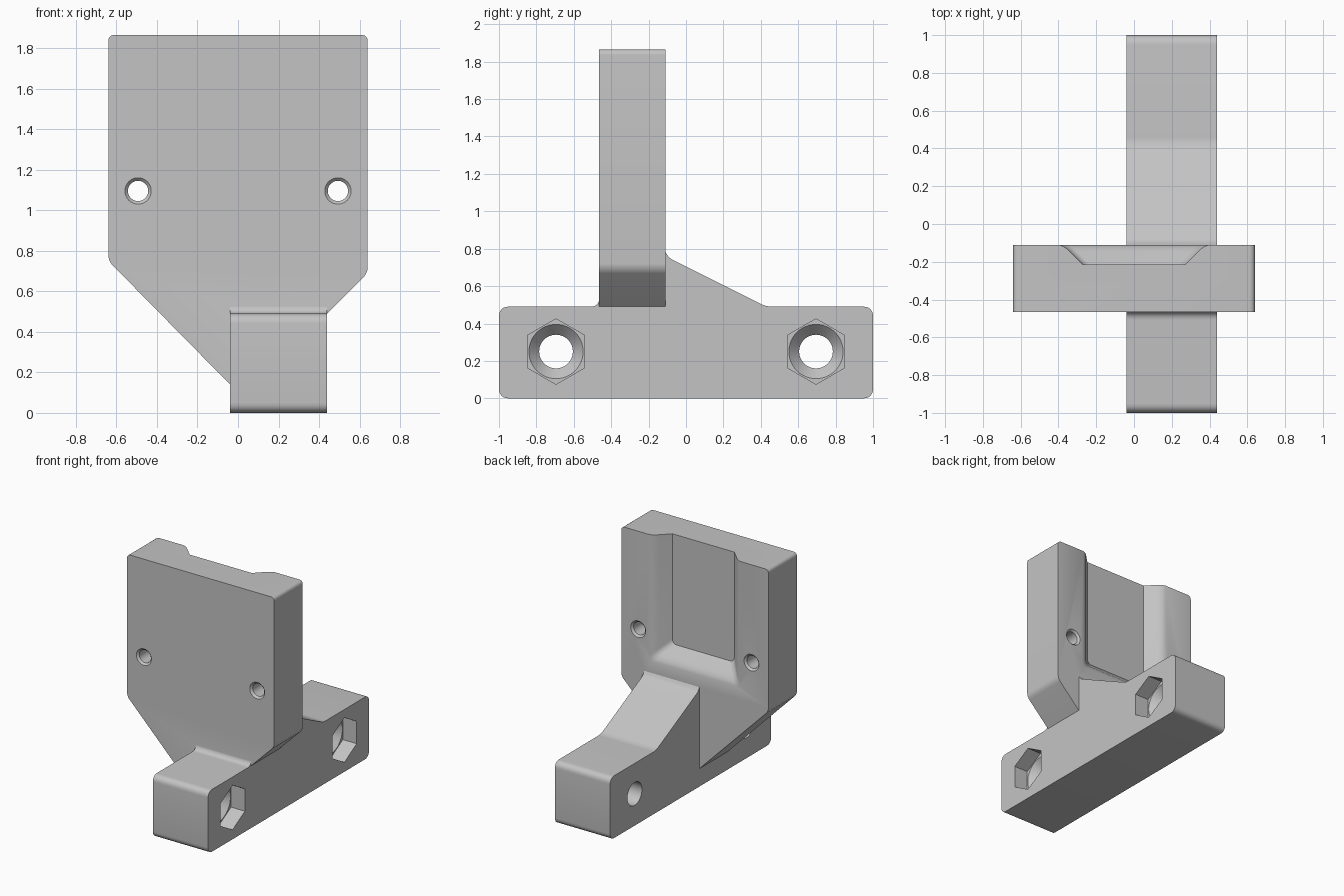
import bpy, bmesh
from math import cos, sin, pi
from mathutils import Vector

cube = bpy.data.objects.get("Cube")
if cube:
    bpy.data.objects.remove(cube, do_unlink=True)

grey = bpy.data.materials.new("plain grey")
grey.use_nodes = True
grey.diffuse_color = (0.55, 0.55, 0.55, 1)
grey.node_tree.nodes["Principled BSDF"].inputs["Base Color"].default_value = grey.diffuse_color


def rounded(corners, steps=6):
    """Outline from (u, v, trim) corners, each softened by its trim length."""
    out = []
    for i, (u, v, trim) in enumerate(corners):
        p = Vector((u, v))
        if not trim:
            out.append(p)
            continue
        a = p + (Vector(corners[i - 1][:2]) - p).normalized() * trim
        b = p + (Vector(corners[(i + 1) % len(corners)][:2]) - p).normalized() * trim
        for s in range(steps + 1):
            t = s / steps
            w = 0.83 * 2 * t * (1 - t) / ((1 - t) ** 2 + t ** 2 + 0.83 * 2 * t * (1 - t))
            k = (1 - w) * t ** 2 / ((1 - t) ** 2 + t ** 2)
            out.append(a * (1 - w - k) + p * w + b * k)
    return out


def circle(u, v, r, sides=48):
    """Points start at the top, so six sides stand on a corner."""
    return [Vector((u + r * sin(2 * pi * i / sides), v + r * cos(2 * pi * i / sides)))
            for i in range(sides)]


def loft(name, axis, sections):
    """Closed solid through (position, outline) sections along x or y."""
    bm = bmesh.new()
    rings = []
    for d, outline in sections:
        rings.append([bm.verts.new((d, p.x, p.y) if axis == "x" else (p.x, d, p.y))
                      for p in outline])
    n = len(rings[0])
    for a, b in zip(rings, rings[1:]):
        for i in range(n):
            j = (i + 1) % n
            bm.faces.new((a[i], a[j], b[j], b[i]))
    bm.faces.new(rings[0])
    bm.faces.new(rings[-1])
    bmesh.ops.recalc_face_normals(bm, faces=bm.faces)
    mesh = bpy.data.meshes.new(name)
    bm.to_mesh(mesh)
    bm.free()
    mesh.materials.append(grey)
    obj = bpy.data.objects.new(name, mesh)
    bpy.context.collection.objects.link(obj)
    return obj


# Foot bar with front fillet and rear sloping rib
foot = rounded([(-1, 0, 0.05), (1, 0, 0.05), (1, 0.49, 0.05), (0.43, 0.49, 0.03),
                (-0.09, 0.75, 0.02), (-0.112, 0.785, 0), (-0.25, 0.785, 0),
                (-0.464, 0.535, 0), (-0.464, 0.49, 0.044), (-1, 0.49, 0.05)])
bracket = loft("bracket", "x", [(-0.04, foot), (0.44, foot)])

# Upright plate, its lower corners running into the bar
panel = rounded([(-0.64, 1.865, 0.03), (0.64, 1.865, 0.03), (0.64, 0.69, 0.03),
                 (0.3, 0.35, 0), (0.02, 0.08, 0), (-0.64, 0.75, 0.03)])
plate = loft("upright_plate", "y", [(-0.465, panel), (-0.11, panel)])
tools = [(plate, "UNION")]

# Sloped pocket in the back of the plate, open at the top
sections = []
for y, half in ((-0.215, 0.27), (-0.15, 0.335), (-0.135, 0.35), (-0.12, 0.371),
                (-0.11, 0.395), (-0.08, 0.395)):
    low = 1.27 - half
    sections.append((y, rounded([(-half, 2, 0), (half, 2, 0),
                                 (half, low, 0.04), (-half, low, 0.04)])))
tools.append((loft("pocket_cutter", "y", sections), "DIFFERENCE"))

for side in (-1, 1):
    # Screw holes through the plate, chamfered at both faces
    steps = ((-0.48, 0.08), (-0.45, 0.05), (-0.125, 0.05), (-0.095, 0.08))
    tools.append((loft("screw_cutter", "y", [(y, circle(side * 0.493, 1.095, r))
                                            for y, r in steps]), "DIFFERENCE"))
    # Bolt holes through the bar, with a cone below a hexagonal nut pocket
    steps = ((-0.1, 0.09), (0.26, 0.09), (0.32, 0.145), (0.36, 0.145))
    tools.append((loft("bolt_cutter", "x", [(x, circle(side * 0.695, 0.25, r))
                                           for x, r in steps]), "DIFFERENCE"))
    nut = circle(side * 0.695, 0.25, 0.175, 6)
    tools.append((loft("nut_cutter", "x", [(0.32, nut), (0.5, nut)]), "DIFFERENCE"))

# Combine into one solid
for tool, operation in tools:
    tool.hide_render = True
    mod = bracket.modifiers.new(tool.name, "BOOLEAN")
    mod.operation, mod.solver, mod.object = operation, "EXACT", tool
bpy.context.view_layer.update()
solid = bpy.data.meshes.new_from_object(
    bracket.evaluated_get(bpy.context.evaluated_depsgraph_get()))
bracket.modifiers.clear()
bracket.data = solid
for tool, operation in tools:
    bpy.data.objects.remove(tool, do_unlink=True)

# Smooth the rounded edges
bpy.ops.object.select_all(action="DESELECT")
bracket.select_set(True)
bpy.context.view_layer.objects.active = bracket
bpy.ops.object.shade_smooth_by_angle(angle=pi / 6)
